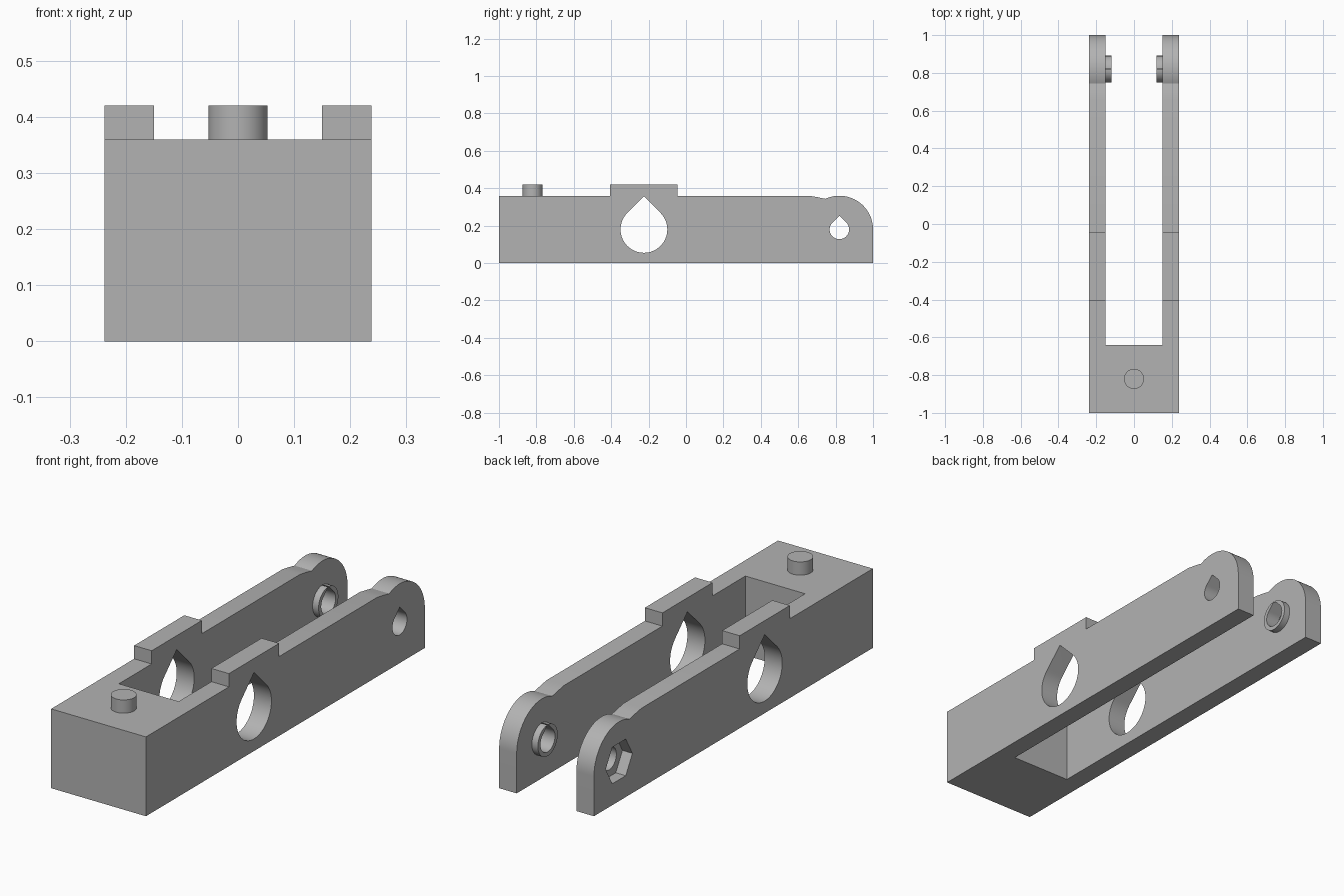
import bpy, math
from math import cos, sin, pi, radians

if "Cube" in bpy.data.objects:
    bpy.data.objects.remove(bpy.data.objects["Cube"])

grey = bpy.data.materials.new("plain grey")
grey.diffuse_color = (0.45, 0.45, 0.45, 1)
grey.use_nodes = True
grey.node_tree.nodes["Principled BSDF"].inputs["Base Color"].default_value = grey.diffuse_color

HALF, INNER = 0.238, 0.15      # outer and inner half widths
PIVOT = (0.82, 0.18)           # y, z of the arm pivot
WINDOW = (-0.225, 0.18)        # y, z of the large hole


def prism(name, profile, x0, x1):
    """Extrude a closed (y, z) profile from x0 to x1."""
    n = len(profile)
    verts = [(x, y, z) for x in (x0, x1) for y, z in profile]
    faces = [tuple(range(n))[::-1], tuple(range(n, 2 * n))]
    faces += [(i, (i + 1) % n, n + (i + 1) % n, n + i) for i in range(n)]
    mesh = bpy.data.meshes.new(name)
    mesh.from_pydata(verts, [], faces)
    obj = bpy.data.objects.new(name, mesh)
    bpy.context.collection.objects.link(obj)
    mesh.materials.append(grey)
    # consistent outward normals
    bpy.context.view_layer.objects.active = obj
    bpy.ops.object.select_all(action='DESELECT')
    obj.select_set(True)
    bpy.ops.object.mode_set(mode='EDIT')
    bpy.ops.mesh.select_all(action='SELECT')
    bpy.ops.mesh.normals_make_consistent(inside=False)
    bpy.ops.object.mode_set(mode='OBJECT')
    return obj


def arc(centre, r, a0, a1, n):
    return [(centre[0] + r * cos(radians(a0 + (a1 - a0) * i / n)),
             centre[1] + r * sin(radians(a0 + (a1 - a0) * i / n))) for i in range(n + 1)]


def teardrop(centre, r):
    """Round hole with a 45 degree pointed roof."""
    return arc(centre, r, 135, 405, 48) + [(centre[0], centre[1] + r * math.sqrt(2))]


def box(y0, y1, z0, z1):
    return [(y0, z0), (y1, z0), (y1, z1), (y0, z1)]


def combine(target, other, operation):
    mod = target.modifiers.new(operation.lower(), 'BOOLEAN')
    mod.operation, mod.object, mod.solver = operation, other, 'EXACT'
    bpy.context.view_layer.objects.active = target
    bpy.ops.object.modifier_apply(modifier=mod.name)
    bpy.data.objects.remove(other)


# Side outline: block, raised tab, shallow dip and rounded arm end
outline = [(-1, 0), (1, 0)] + arc(PIVOT, 0.18, 0, 114.6, 32)
outline += [(0.705, 0.352), (0.66, 0.36), (-0.045, 0.36), (-0.045, 0.42),
            (-0.405, 0.42), (-0.405, 0.36), (-1, 0.36)]
frame = prism("forked_frame", outline, -HALF, HALF)

# Open slot between the two arms, and the gap between the raised tabs
combine(frame, prism("slot_cutter", box(-0.64, 1.2, -0.2, 0.6), -INNER, INNER), 'DIFFERENCE')

# Round bosses on the inner faces of the arms
for side in (-1, 1):
    boss = prism("boss", arc(PIVOT, 0.071, 0, 352.5, 47), side * 0.12, side * 0.17)
    combine(frame, boss, 'UNION')

# Teardrop holes through both arms, and a nut pocket on the left arm
combine(frame, prism("window_cutter", teardrop(WINDOW, 0.125), -0.5, 0.5), 'DIFFERENCE')
combine(frame, prism("pivot_cutter", teardrop(PIVOT, 0.052), -0.5, 0.5), 'DIFFERENCE')
combine(frame, prism("nut_cutter", arc(PIVOT, 0.096, 0, 300, 5), -0.5, -HALF + 0.05), 'DIFFERENCE')

# Locating pin on top of the block
bpy.ops.mesh.primitive_cylinder_add(vertices=48, radius=0.053, depth=0.06, location=(0, -0.82, 0.39))
pin = bpy.context.object
pin.name = "locating_pin"
pin.data.materials.append(grey)

for obj in (frame, pin):
    bpy.ops.object.select_all(action='DESELECT')
    obj.select_set(True)
    bpy.context.view_layer.objects.active = obj
    bpy.ops.object.shade_smooth_by_angle(angle=radians(30))
